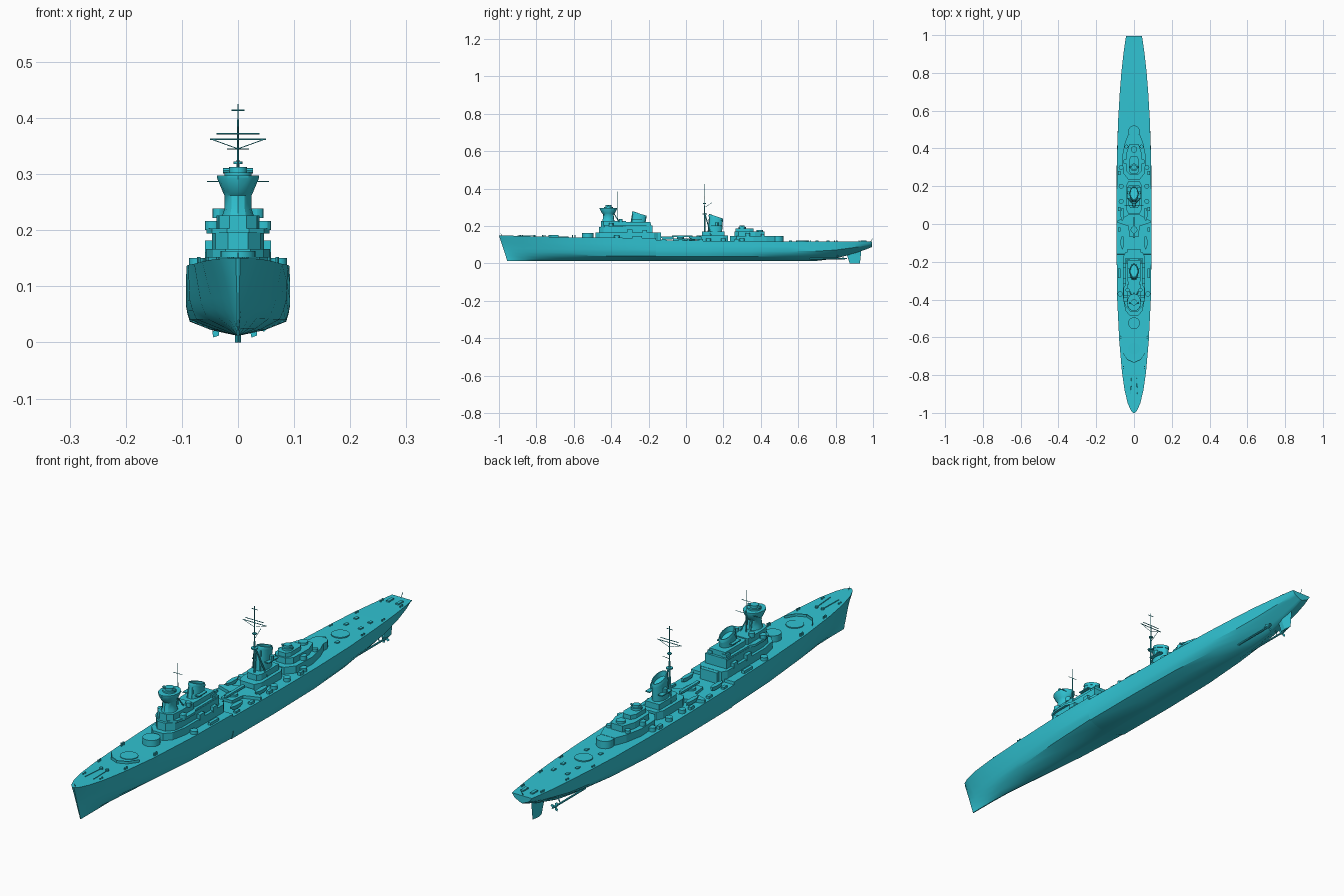
import bpy, bmesh, math
from mathutils import Vector

MAT = bpy.data.materials.new("teal_paint")
MAT.diffuse_color = (0.03, 0.55, 0.65, 1)

def finish(name, bm, smooth=False):
    bmesh.ops.recalc_face_normals(bm, faces=bm.faces[:])
    me = bpy.data.meshes.new(name)
    bm.to_mesh(me)
    bm.free()
    ob = bpy.data.objects.new(name, me)
    bpy.context.collection.objects.link(ob)
    me.materials.append(MAT)
    if smooth:
        bpy.ops.object.select_all(action='DESELECT')
        ob.select_set(True)
        bpy.context.view_layer.objects.active = ob
        bpy.ops.object.shade_smooth_by_angle(angle=math.radians(30))
    return ob

def loft(name, rings, smooth=False):
    """Skin closed rings of points and cap both ends."""
    bm = bmesh.new()
    vs = [[bm.verts.new(p) for p in r] for r in rings]
    n = len(rings[0])
    for a, b in zip(vs, vs[1:]):
        for i in range(n):
            bm.faces.new((a[i], a[(i + 1) % n], b[(i + 1) % n], b[i]))
    bm.faces.new(vs[0])
    bm.faces.new(vs[-1])
    return finish(name, bm, smooth)

def block(name, half, z0, z1):
    """Mirrored plan outline (x, y from front to back) pulled up."""
    ring = half + [(-x, y) for x, y in reversed(half)]
    return loft(name, [[(x, y, z) for x, y in ring] for z in (z0, z1)])

def box(name, x, y, z0, z1, w, l):
    return loft(name, [[(x + sx * w / 2, y + sy * l / 2, z) for sx, sy in
                ((-1, -1), (1, -1), (1, 1), (-1, 1))] for z in (z0, z1)])

def turned(name, x, y, prof, n=24):
    """Stacked ellipses: (z, rx, ry, y shift, top rake)."""
    rings = []
    for z, rx, ry, dy, rake in prof:
        rings.append([(x + rx * math.cos(t), y + dy + ry * math.sin(t), z - rake * math.sin(t))
                      for t in (2 * math.pi * i / n for i in range(n))])
    return loft(name, rings, True)

def drum(name, x, y, z0, z1, r, n=20):
    return turned(name, x, y, [(z0, r, r, 0, 0), (z1, r, r, 0, 0)], n)

def rod(name, a, b, r, r2=None, n=6):
    a, b = Vector(a), Vector(b)
    d = (b - a).normalized()
    u = d.orthogonal().normalized()
    v = d.cross(u)
    return loft(name, [[p + q * (u * math.cos(k * 2 * math.pi / n) + v * math.sin(k * 2 * math.pi / n))
                for k in range(n)] for p, q in ((a, r), (b, r2 or r))])

# Hull stations: y, deck, waterline and bilge half widths, keel z, deck z
stations = [(-1, .004, .002, .002, .012, .150), (-.985, .018, .007, .004, .012, .150),
            (-.95, .033, .016, .008, .012, .149), (-.88, .050, .030, .018, .012, .147),
            (-.78, .064, .047, .033, .012, .144), (-.62, .078, .067, .054, .012, .140),
            (-.40, .089, .086, .074, .012, .138), (-.161, .092, .093, .085, .012, .136),
            (-.16, .092, .093, .085, .012, .125), (.1, .092, .093, .086, .012, .121),
            (.35, .090, .091, .081, .012, .119), (.55, .084, .084, .066, .012, .118),
            (.70, .075, .074, .045, .014, .118), (.80, .067, .065, .034, .026, .118),
            (.90, .056, .052, .026, .054, .117), (.965, .047, .040, .020, .076, .117),
            (.995, .042, .032, .016, .088, .117)]
rings = []
for y, wd, ww, wb, zk, zd in stations:
    rake = .045 * max(0, (-y - .75) / .25)
    half = []
    for f, w in ((1, wd), (.75, (wd + ww) / 2), (.5, ww), (.36, ww * .6 + wb * .4),
                 (.23, wb), (.09, wb * .55), (0, .002)):
        half.append((w, y + rake * (1 - f), zk + f * (zd - zk)))
    rings.append(half + [(-x, a, z) for x, a, z in reversed(half)])
loft("hull", rings, True)

# Rudder, shafts and propellers
loft("rudder", [[(x, y, z) for x, y in ((0, y0), (.005, y0 + .025), (0, y1), (-.005, y0 + .025))]
                for y0, y1, z in ((.875, .93, 0), (.86, .935, .045), (.88, .935, .075))])
for s in (-1, 1):
    rod("propeller_shaft", (s * .034, .66, .026), (s * .034, .845, .026), .0035, n=8)
    rod("propeller_hub", (s * .034, .835, .026), (s * .034, .86, .026), .006, .002, 8)
    rod("shaft_strut", (s * .034, .81, .026), (s * .022, .81, .05), .002)
    for k in range(3):
        t = k * 2 * math.pi / 3
        c = Vector((s * .034, .842, .026))
        d = Vector((math.cos(t), 0, math.sin(t)))
        e = Vector((-d.z, 0, d.x)) * .007
        loft("propeller_blade", [[c + Vector((0, o, 0)), c + d * .012 + e, c + d * .02,
                                  c + d * .012 - e] for o in (0, .002)])

# Main gun rings and barbettes
drum("forward_low_gun_ring", 0, -.66, .13, .144, .032, 28)
drum("forward_barbette", 0, -.525, .13, .163, .031, 28)
drum("aft_barbette", 0, .49, .11, .146, .031, 28)
drum("aft_low_gun_ring", 0, .62, .11, .122, .032, 28)

# Breakwater and foredeck fittings
for s in (-1, 1):
    pts = [(0, -.735), (s * .035, -.72), (s * .058, -.685)]
    for (xa, ya), (xb, yb) in zip(pts, pts[1:]):
        loft("breakwater", [[(x, y, .138), (x, y + .004, .138), (x, y + .004, .152), (x, y, .152)]
                            for x, y in ((xa, ya), (xb, yb))])
    drum("capstan", s * .013, -.81, .14, .152, .006, 10)
    rod("anchor_chain", (s * .013, -.81, .147), (s * .018, -.9, .149), .0015)
    for y, x in ((-.88, .036), (-.76, .056), (-.6, .07), (.66, .068), (.8, .056), (.93, .042)):
        for dy in (-.006, .006):
            drum("bollard", s * x, y + dy, .112 if y > 0 else .138, .124 if y > 0 else .152, .003, 8)

# Bridge tiers
block("shelter_deck_house", [(.022, -.485), (.045, -.46), (.057, -.40), (.057, -.17), (.045, -.15)], .12, .166)
block("second_tier", [(.018, -.465), (.040, -.44), (.046, -.40), (.046, -.18)], .16, .196)
block("bridge_deck", [(.020, -.455), (.046, -.435), (.056, -.40), (.056, -.34), (.045, -.32), (.045, -.18)], .194, .203)
block("third_tier", [(.015, -.455), (.034, -.44), (.038, -.40), (.038, -.32)], .2, .226)
block("funnel_house", [(.03, -.32), (.034, -.30), (.034, -.19)], .2, .222)
block("rear_house_step", [(.036, -.18), (.036, -.135)], .12, .165)
turned("bridge_tower", 0, -.415, [(.22, .03, .035, 0, 0), (.238, .024, .03, 0, 0), (.262, .024, .028, 0, 0),
       (.268, .027, .034, 0, 0), (.292, .037, .047, 0, 0), (.297, .037, .047, 0, 0)], 12)
drum("director_base", 0, -.415, .295, .303, .024, 16)
drum("gun_director", 0, -.415, .3, .313, .016, 16)
rod("rangefinder", (-.027, -.415, .306), (.027, -.415, .306), .005, n=8)
rod("fore_mast", (0, -.365, .22), (0, -.365, .385), .0025, .001)
rod("fore_mast_yard", (-.02, -.365, .345), (.02, -.365, .345), .001)
rod("tower_yard", (-.055, -.38, .287), (.055, -.38, .287), .001)
for s in (-1, 1):
    drum("bridge_wing_platform", s * .046, -.40, .2, .216, .013, 12)
    drum("side_director", s * .034, -.35, .222, .239, .011, 12)
    rod("tower_leg", (s * .028, -.345, .2), (s * .008, -.39, .275), .0025)
    box("signal_locker", s * .05, -.30, .16, .182, .018, .03)
    box("side_ready_locker", s * .05, -.22, .16, .18, .016, .025)
    drum("side_gun_tub", s * .073, -.37, .13, .15, .014, 14)
    box("boat_deck_rail", s * .0775, -.26, .132, .147, .012, .05)
    box("upper_locker", s * .03, -.20, .2, .214, .02, .025)

# Funnels with raked, hollow-looking caps
def funnel(name, y, z0, z1, w, l, rake):
    turned(name, 0, y, [(z0, w * 1.1, l * 1.05, -.008, 0), (z1 - .012, w, l, 0, rake),
           (z1 - .012, w * 1.08, l * 1.05, 0, rake), (z1 - .006, w * 1.08, l * 1.05, 0, rake),
           (z1, w, l, .001, rake), (z1, w * .85, l * .88, .001, rake), (z1 - .02, w * .82, l * .85, .001, rake)])
    for s in (-1, 1):
        rod("steam_pipe", (s * w * .5, y - l - .006, z0), (s * w * .4, y - l + .002, z1 - .005), .0025)

funnel("fore_funnel", -.25, .21, .267, .022, .038, .012)
funnel("aft_funnel", .16, .14, .252, .022, .037, .012)
for s in (-1, 1):
    box("funnel_platform", s * .026, -.26, .232, .236, .016, .05)
    box("aft_funnel_platform", s * .027, .165, .2, .204, .018, .06)
    drum("searchlight", s * .028, .165, .203, .22, .008, 12)

# Midship platform and boats
block("midship_platform", [(.024, -.07), (.03, -.012), (.089, .008), (.089, .016), (.03, .05)], .118, .134)
drum("catapult_base", 0, -.03, .13, .142, .018, 16)
box("catapult_beam", 0, -.02, .141, .149, .012, .11)
for s in (-1, 1):
    for y in (-.1, .05):
        x = s * .062
        loft("ship_boat", [[(x - w, yy, .144), (x + w, yy, .144), (x + w * .5, yy, zb), (x - w * .5, yy, zb)]
             for yy, w, zb in ((y - .035, .001, .139), (y - .018, .008, .128), (y + .015, .009, .127),
                               (y + .034, .005, .131))], True)
    for y in (-.12, -.03, .08, .27):
        box("deck_locker", s * .078, y, .11, .132, .012, .022)
    for y in (.12, .2, .30):
        drum("side_gun_mount", s * .068, y, .11, .134, .013, 14)
    for y in (.56, .70, .76):
        box("aft_hatch", s * .03, y, .11, .122, .012, .016)

# Aft funnel house and tripod mast
block("aft_funnel_house", [(.03, .055), (.043, .08), (.043, .20), (.03, .225)], .11, .15)
block("aft_funnel_upper_house", [(.02, .085), (.03, .1), (.03, .205)], .145, .172)
rod("main_mast", (0, .1, .14), (0, .1, .425), .0045, .001, 8)
for s in (-1, 1):
    rod("mast_leg", (s * .032, .135, .145), (0, .1, .27), .0028)
    rod("yard_brace", (0, .1, .345), (s * .05, .1, .363), .0008)
drum("mast_platform", 0, .1, .262, .267, .012, 12)
drum("upper_mast_platform", 0, .1, .318, .322, .008, 12)
for z, w in ((.372, .038), (.362, .05), (.414, .012)):
    rod("main_yard", (-w, .1, z), (w, .1, z), .0014)
rod("mast_gaff", (0, .1, .30), (0, .14, .325), .001)

# Aft deckhouse and secondary control station
block("aft_deckhouse", [(.03, .235), (.058, .27), (.062, .36), (.048, .43), (.03, .475)], .11, .147)
block("aft_second_tier", [(.02, .26), (.04, .28), (.042, .37), (.025, .42)], .14, .17)
block("aft_control_house", [(.016, .265), (.026, .28), (.026, .34), (.016, .36)], .165, .186)
drum("aft_director_base", 0, .3, .18, .194, .02, 16)
drum("aft_director", 0, .3, .19, .203, .014, 16)
rod("aft_rangefinder", (-.024, .3, .196), (.024, .3, .196), .004, n=8)
drum("aft_gun_tub", 0, .395, .165, .179, .017, 16)
for s in (-1, 1):
    drum("aft_side_tub", s * .046, .33, .14, .163, .013, 14)
    drum("aft_corner_tub", s * .04, .41, .14, .157, .01, 14)
    box("stern_fitting", s * .02, .95, .11, .122, .012, .03)
rod("stern_staff", (0, .985, .112), (0, .998, .135), .0012)
rod("jack_staff", (0, -.985, .145), (0, -.99, .16), .001)
